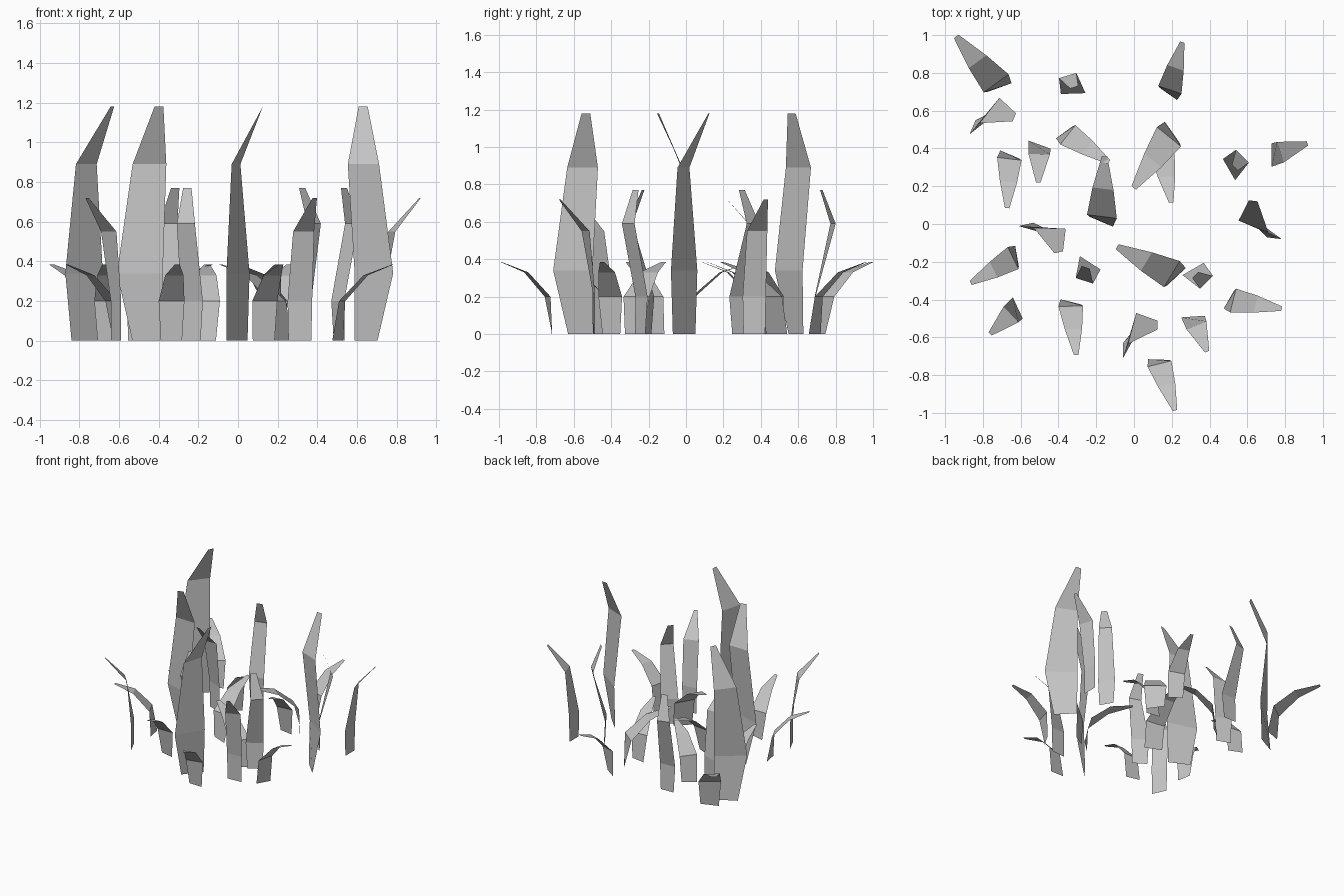
import bpy, bmesh, math
from mathutils import Vector, Matrix

cube = bpy.data.objects.get("Cube")
if cube:
    bpy.data.objects.remove(cube, do_unlink=True)

# One plain grey for every blade
grey = bpy.data.materials.new("plain_grey")
grey.use_nodes = True
colour = (0.55, 0.55, 0.55, 1)
grey.diffuse_color = colour
grey.node_tree.nodes["Principled BSDF"].inputs["Base Color"].default_value = colour

# Blade profiles, bottom to top: height, lean, side shift, half width, twist in degrees
TALL = [(0, 0, 0, .084, -39), (.34, .005, -.04, .12, -29),
        (.89, -.005, .012, .085, -15), (1.18, .13, .03, .023, 0)]
HOOKED = [(0, 0, 0, .055, -15), (.2, .01, 0, .065, -15),
          (.59, -.09, 0, .048, 0), (.77, -.02, .015, .022, 0)]
BENT = [(0, 0, 0, .058, -18), (.2, 0, 0, .062, -18),
        (.55, .05, 0, .057, 0), (.72, .2, 0, .012, 0)]
SHORT = [(0, -.023, 0, .055, -16), (.2, 0, 0, .065, 0),
         (.33, .12, .01, .046, 0), (.385, .26, .02, .012, 0)]


def blade(name, profile, x, y, heading, size=1):
    """A flat sheet bent along its profile, leaning towards the heading."""
    bm = bmesh.new()
    below = None
    for z, lean, shift, half, twist in profile:
        mid = Vector((lean * size, shift * size, z))
        side = Matrix.Rotation(math.radians(twist), 3, 'Z') @ Vector((0, half * size, 0))
        row = [bm.verts.new(mid - side), bm.verts.new(mid + side)]
        if below:
            bm.faces.new((below[0], below[1], row[1], row[0]))
        below = row
    mesh = bpy.data.meshes.new(name)
    bm.to_mesh(mesh)
    bm.free()
    mesh.materials.append(grey)
    obj = bpy.data.objects.new(name, mesh)
    obj.location = (x, y, 0)
    obj.rotation_euler.z = math.radians(heading)
    bpy.context.collection.objects.link(obj)


# Where each kind of blade stands: x, y, heading, optional size
PATCH = {
    "tall_blade": (TALL, [(-.765, .588, -23), (-.457, -.03, -77),
                          (-.005, -.565, 0), (.645, -.01, 83)]),
    "hooked_blade": (HOOKED, [(.51, .295, 225), (-.325, .70, -73),
                              (-.235, -.215, 72), (.32, -.245, 135)]),
    "bent_blade": (BENT, [(.312, -.49, -68), (.728, .365, 18),
                          (-.615, -.445, 223), (-.50, .42, -92)]),
    "short_blade": (SHORT, [(-.73, .745, 126, 1.25), (-.17, .04, 83, 1.22),
                            (.2, -.265, 149, 1.24), (.185, .462, 231, 1.26),
                            (.19, .71, 71), (-.35, .472, -38),
                            (.525, -.405, -14), (-.66, .345, -97),
                            (-.64, -.18, 206), (-.335, -.435, -88),
                            (.135, -.74, -76), (.15, .37, -84)]),
}
for name, (profile, spots) in PATCH.items():
    for i, spot in enumerate(spots, 1):
        blade(f"{name}_{i}", profile, *spot)
